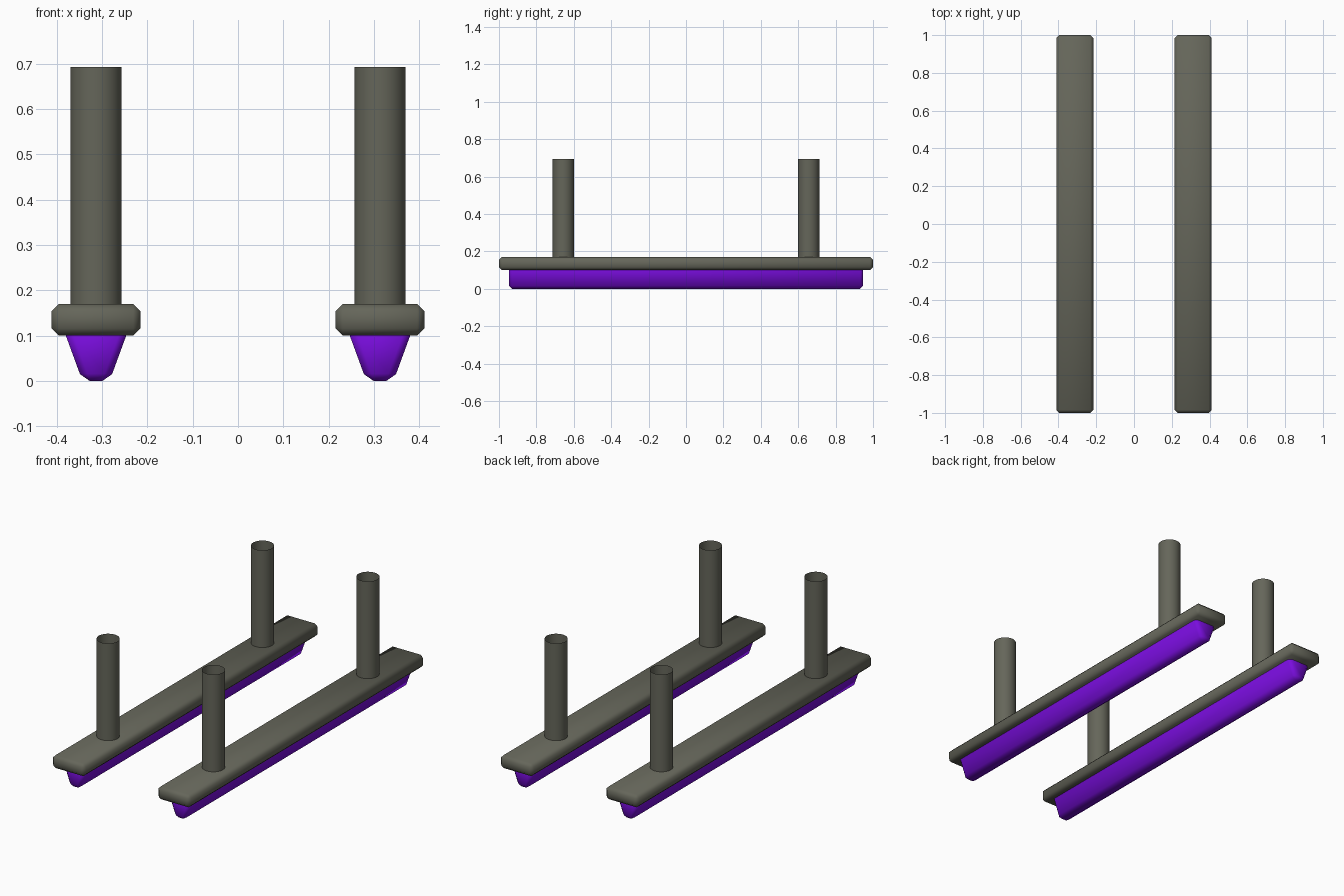
import bpy, bmesh

if "Cube" in bpy.data.objects:
    bpy.data.objects.remove(bpy.data.objects["Cube"])

X, POST_Y = 0.3135, 0.656


def material(name, color):
    m = bpy.data.materials.new(name)
    m.diffuse_color = color
    m.use_nodes = True
    m.node_tree.nodes["Principled BSDF"].inputs["Base Color"].default_value = m.diffuse_color
    return m


grey = material("dark_olive_grey", (0.13, 0.132, 0.102, 1))
purple = material("purple", (0.19, 0.004, 0.72, 1))


def finish(bm, name, mat):
    mesh = bpy.data.meshes.new(name)
    bm.to_mesh(mesh)
    bm.free()
    mesh.materials.append(mat)
    for p in mesh.polygons:
        p.use_smooth = True
    ob = bpy.data.objects.new(name, mesh)
    bpy.context.collection.objects.link(ob)
    return ob


def bar(name, x, half_bottom, half_top, half_len, z0, z1, bevel, mat):
    """Chamfered bar along y with a (possibly tapered) cross-section."""
    bm = bmesh.new()
    bmesh.ops.create_cube(bm, size=2)
    for v in bm.verts:
        top = v.co.z > 0
        v.co = (x + v.co.x * (half_top if top else half_bottom),
                v.co.y * half_len, z1 if top else z0)
    bmesh.ops.bevel(bm, geom=bm.edges[:], offset=bevel, segments=1,
                    profile=0.5, affect='EDGES')
    return finish(bm, name, mat)


def post(name, x, y, z0, z1, radius):
    """Open-ended thin tube."""
    bm = bmesh.new()
    bmesh.ops.create_cone(bm, cap_ends=False, segments=32, radius1=radius,
                          radius2=radius, depth=z1 - z0)
    bmesh.ops.translate(bm, verts=bm.verts[:], vec=(x, y, (z0 + z1) / 2))
    return finish(bm, name, grey)


for side, x in (("left", -X), ("right", X)):
    # Flat holder rail and the tapered runner under it
    bar(f"{side}_rail", x, 0.098, 0.098, 1.0, 0.10, 0.17, 0.016, grey)
    bar(f"{side}_runner", x, 0.030, 0.074, 0.947, 0.0, 0.12, 0.016, purple)
    # Two upright posts per rail
    for end, y in (("front", -POST_Y), ("back", POST_Y)):
        post(f"{side}_{end}_post", x, y, 0.16, 0.693, 0.0565)
